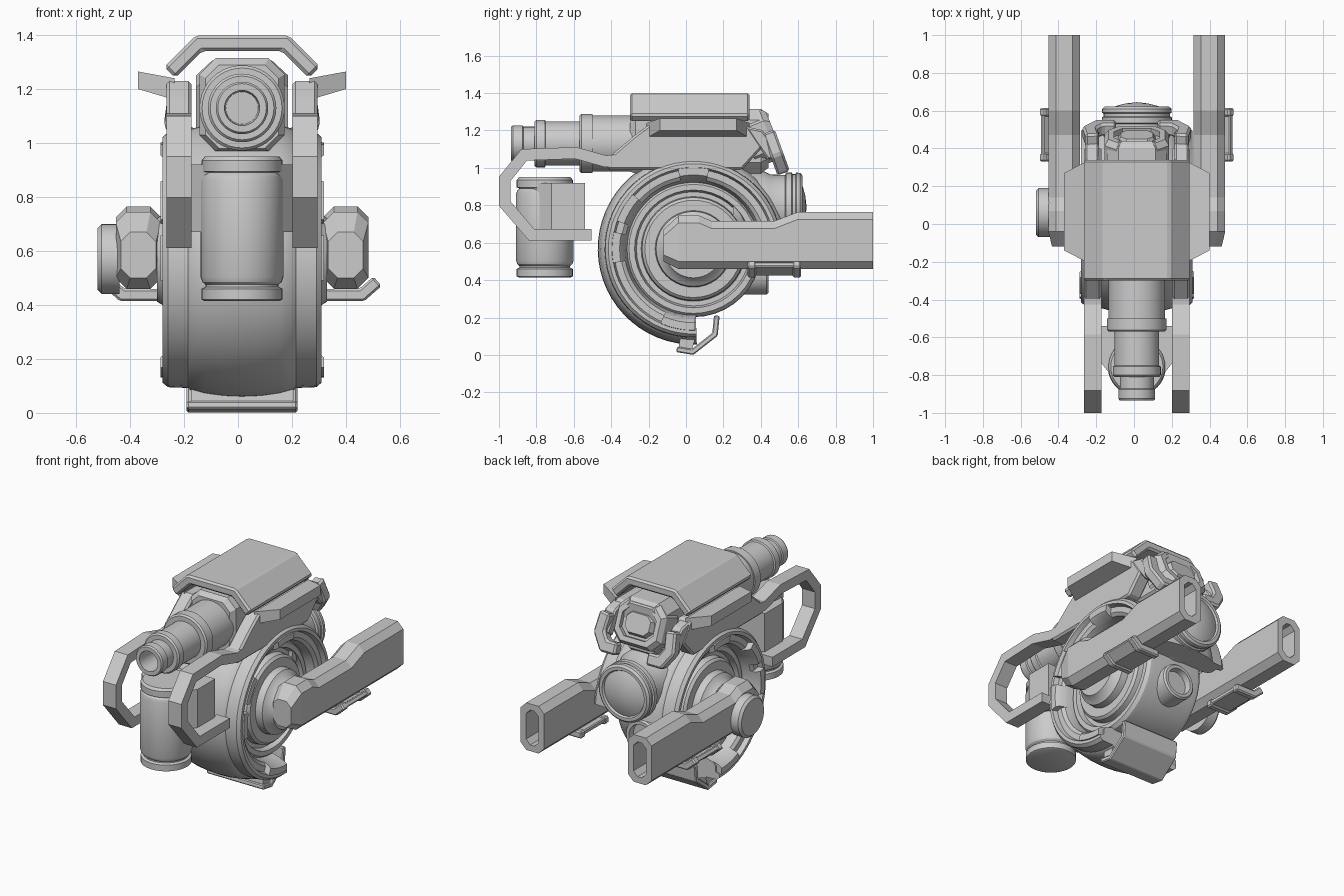
import bpy, bmesh
from math import sin, cos, radians, pi
from mathutils import Vector, Matrix

if "Cube" in bpy.data.objects:
    bpy.data.objects.remove(bpy.data.objects["Cube"])

C = 0.015            # x of the body's middle plane
WY, WZ = 0.04, 0.567  # wheel axis


def finish(name, bm, bevel=0, smooth=30):
    bmesh.ops.remove_doubles(bm, verts=bm.verts, dist=1e-5)
    bmesh.ops.recalc_face_normals(bm, faces=bm.faces)
    me = bpy.data.meshes.new(name)
    bm.to_mesh(me)
    bm.free()
    if smooth:
        me.shade_smooth()
        me.set_sharp_from_angle(angle=radians(smooth))
    ob = bpy.data.objects.new(name, me)
    bpy.context.collection.objects.link(ob)
    if bevel:
        m = ob.modifiers.new("bevel", 'BEVEL')
        m.width, m.segments, m.limit_method = bevel, 1, 'ANGLE'
        m.angle_limit = radians(40)
    return ob


def skin(name, loops, ring=False, caps=True, **kw):
    """Bridge equal-length closed loops of points."""
    bm = bmesh.new()
    vs = [[bm.verts.new(p) for p in l] for l in loops]
    n, k = len(vs[0]), len(vs)
    for i in range(k if ring else k - 1):
        a, b = vs[i], vs[(i + 1) % k]
        for j in range(n):
            bm.faces.new((a[j], a[(j + 1) % n], b[(j + 1) % n], b[j]))
    if caps and not ring:
        bm.faces.new(vs[0])
        bm.faces.new(vs[-1])
    return finish(name, bm, **kw)


def place(axis, o, u, v):
    return {'X': (o, u, v), 'Y': (u, o, v), 'Z': (u, v, o)}[axis]


def prism(name, pts, axis, lo, hi, **kw):
    return skin(name, [[place(axis, o, *p) for p in pts] for o in (lo, hi)], smooth=0, **kw)


def strip(path, t):
    """Thick outline around an open 2D path, with mitred corners."""
    P = [Vector(p) for p in path]
    left, right = [], []
    for i, p in enumerate(P):
        d1 = (p - P[i - 1]).normalized() if i else (P[1] - P[0]).normalized()
        d2 = (P[i + 1] - p).normalized() if i < len(P) - 1 else d1
        n1, n2 = Vector((-d1.y, d1.x)), Vector((-d2.y, d2.x))
        m = (n1 + n2) / (1 + n1.dot(n2)) * t / 2
        left.append(tuple(p + m))
        right.append(tuple(p - m))
    return left + right[::-1]


def lathe(name, prof, axis, cu, cv, co=0, seg=40):
    """Full turn of (along axis, radius) points."""
    loops = [[place(axis, co + o, cu + r * cos(2 * pi * i / seg), cv + r * sin(2 * pi * i / seg))
              for i in range(seg)] for o, r in prof]
    return skin(name, loops)


def arc(name, prof, a0, a1, step=6, **kw):
    """Partial turn of a closed profile about the wheel axis."""
    n = max(2, round((a1 - a0) / step))
    loops = []
    for i in range(n + 1):
        a = radians(a0 + (a1 - a0) * i / n)
        loops.append([(C + o, WY + r * cos(a), WZ + r * sin(a)) for o, r in prof])
    return skin(name, loops, **kw)


def loft(name, x, stations, **kw):
    """Chamfered box sections along y: (y, z bottom, z top, half width, chamfer)."""
    loops = []
    for y, b, t, h, c in stations:
        loops.append([(x + u, y, v) for u, v in (
            (-h + c, b), (h - c, b), (h, b + c), (h, t - c),
            (h - c, t), (-h + c, t), (-h, t - c), (-h, b + c))])
    return skin(name, loops, smooth=0, **kw)


def hull(name, pts):
    bm = bmesh.new()
    for p in pts:
        bm.verts.new(p)
    bmesh.ops.convex_hull(bm, input=bm.verts)
    bmesh.ops.dissolve_limit(bm, angle_limit=0.02, verts=bm.verts, edges=bm.edges)
    return finish(name, bm, smooth=0)


# Open wheel shell with grooved rims
half = [(.20, .355), (.25, .37), (.265, .39), (.265, .425), (.295, .435), (.295, .455),
        (.275, .472), (.20, .475), (.19, .485), (.14, .499), (.07, .509)]
shell = half + [(0, .512)] + [(-o, r) for o, r in half[::-1]]
arc("wheel_shell", shell, 5, 272)

# Stepped hub drum
hub = [(.315, 0), (.315, .155), (.29, .17), (.27, .20), (.225, .205), (.225, .26), (.21, .275), (.17, .28),
       (.17, .305), (.205, .315), (.205, .345), (.185, .362), (.16, .365)]
lathe("hub_drum", [(-o, r) for o, r in hub] + hub[::-1], 'X', WY, WZ, C)

for s, side in ((-1, "left"), (1, "right")):
    # Rim tabs
    for k, (a0, a1) in enumerate(((79, 101), (138, 160), (168, 190), (246, 271))):
        arc(f"rim_tab_{side}_{k}", [(s * .24, .365), (s * .285, .38), (s * .303, .395),
                                    (s * .303, .435), (s * .24, .445)], a0, a1)

    # Fork arms with a slotted end
    x = C + s * .384
    loft(f"arm_{side}", x, [
        (-.12, .50, .67, .065, .035), (-.04, .46, .745, .084, .04), (.07, .46, .745, .084, .04),
        (.14, .46, .715, .084, .04), (.47, .46, .715, .084, .04), (.60, .46, .765, .084, .04),
        (1.0, .46, .765, .084, .04), (1.0, .50, .725, .045, .03), (.85, .50, .725, .045, .03)])
    # Clamp under each arm: plate plus two bands
    hook = strip([(x - s * .075, .44), (x + s * .06, .44), (x + s * .118, .485)], .03)
    prism(f"clamp_plate_{side}", hook, 'Y', .36, .58, bevel=.006)
    for k, y in enumerate((.33, .57)):
        band = strip([(x - s * .08, .437), (x + s * .06, .437), (x + s * .118, .488)], .046)
        prism(f"clamp_band_{side}_{k}", band, 'Y', y, y + .045, bevel=.008)

    # Upper side plates and looped front handles
    lo, hi = sorted((C + s * .187, C + s * .28))
    prism(f"side_plate_{side}", [(-.42, .99), (-.42, 1.05), (-.28, 1.17), (-.20, 1.23), (.33, 1.23),
                                 (.41, 1.11), (.30, .99)], 'X', lo, hi, bevel=.012)
    prism(f"handle_{side}", strip([(-.38, 1.04), (-.43, 1.035), (-.59, 1.08), (-.865, 1.07), (-.97, .94),
                                   (-.97, .81), (-.825, .642), (-.505, .642)], .062), 'X', lo, hi)
    # Flared wings
    hull(f"wing_{side}", [(C + s * .25, y, z) for y in (-.21, .34) for z in (1.16, 1.24)] +
         [(C + s * .385, y, z) for y in (-.14, .27) for z in (1.2, 1.265)])
    # Canister bracket cheeks
    cheek = [(.20, -.54), (.20, -.72), (.13, -.81), (.10, -.81), (.10, -.54)]
    prism(f"bracket_cheek_{side}", [(C + s * u, v) for u, v in cheek], 'Z', .67, .92)
    # Rear hooks below the viewer
    rear = strip([(C + s * .235, 1.18), (C + s * .25, 1.06), (C + s * .20, .985), (C + s * .11, .985)], .075)
    ob = prism(f"rear_hook_{side}", rear, 'Y', .42, .49, bevel=.012)
    piv = Vector((0, .42, 1.15))
    ob.data.transform(Matrix.Translation(piv) @ Matrix.Rotation(radians(20), 4, 'X') @ Matrix.Translation(-piv))
    prism(f"rear_strut_{side}", strip([(.30, 1.19), (.39, 1.17), (.47, 1.06)], .07), 'X',
          *sorted((C + s * .20, C + s * .275)), bevel=.01)

# Round button on the left arm only
lathe("arm_button", [(-.44, 0), (-.44, .13), (-.505, .13), (-.52, .115), (-.52, 0)], 'X', .06, .57)

# Canister and its back bracket
lathe("canister", [(.415, 0), (.415, .14), (.42, .15), (.46, .15), (.467, .135), (.475, .135), (.485, .147),
                   (.505, .154), (.86, .154), (.88, .147), (.89, .135), (.895, .15), (.935, .15),
                   (.95, .138), (.95, 0)], 'Z', C, -.755)
prism("bracket_back", [(C - .2, -.62), (C + .2, -.62), (C + .2, -.54), (C - .2, -.54)], 'Z', .67, .92)

# Upper block and stepped barrel
loft("upper_block", C, [(-.30, .98, 1.29, .135, .05), (-.27, .97, 1.315, .158, .06),
                        (.40, .97, 1.315, .158, .06), (.44, 1.0, 1.29, .13, .05)])
lathe("barrel", [(-.2, 0), (-.2, .15), (-.50, .15), (-.50, .158), (-.56, .158), (-.57, .148), (-.57, .118),
                 (-.75, .118), (-.755, .127), (-.80, .127), (-.81, .118), (-.81, .09), (-.87, .09),
                 (-.875, .097), (-.925, .097), (-.935, .09), (-.935, .065), (-.78, .06), (-.78, 0)],
      'Y', C, 1.13)

# Folded roof
prism("roof", strip([(C - .268, 1.262), (C - .160, 1.37), (C + .160, 1.37), (C + .268, 1.262)], .058),
      'Y', -.30, .34, bevel=.012)

# Rear viewer: tilted chamfered frame with a recessed screen
viewer = loft("rear_viewer", C, [(.30, 1.03, 1.31, .17, .06), (.42, 1.03, 1.31, .17, .06),
                                 (.45, 1.05, 1.29, .15, .055), (.45, 1.08, 1.26, .12, .045),
                                 (.42, 1.08, 1.26, .12, .045), (.42, 1.095, 1.245, .10, .04),
                                 (.45, 1.11, 1.23, .085, .03)])
piv = Vector((0, .40, 1.16))
viewer.data.transform(Matrix.Translation(piv + Vector((0, .03, 0))) @
                      Matrix.Rotation(radians(22), 4, 'X') @ Matrix.Translation(-piv))

# Rear lens
lathe("rear_lens", [(.25, 0), (.25, .20), (.40, .20), (.45, .175), (.53, .172), (.535, .185), (.565, .185),
                    (.57, .176), (.585, .176), (.59, .185), (.61, .183), (.622, .17), (.622, .15), (.61, .143),
                    (.625, .11), (.638, .06), (.645, 0)], 'Y', C, .79)

# Lower rear port
lathe("rear_port", [(.2, 0), (.2, .115), (.43, .115), (.44, .105), (.44, .085), (.40, .08), (.40, 0)],
      'Y', C, .437)

# Foot flap and hinge
prism("foot_flap", strip([(-.05, .03), (.035, .016), (.155, .11), (.165, .21)], .03), 'X',
      C - .205, C + .205, bevel=.006)
prism("foot_hinge", [(-.04, .03), (.03, .02), (.05, .09), (-.03, .1)], 'X', C - .19, C + .19)
